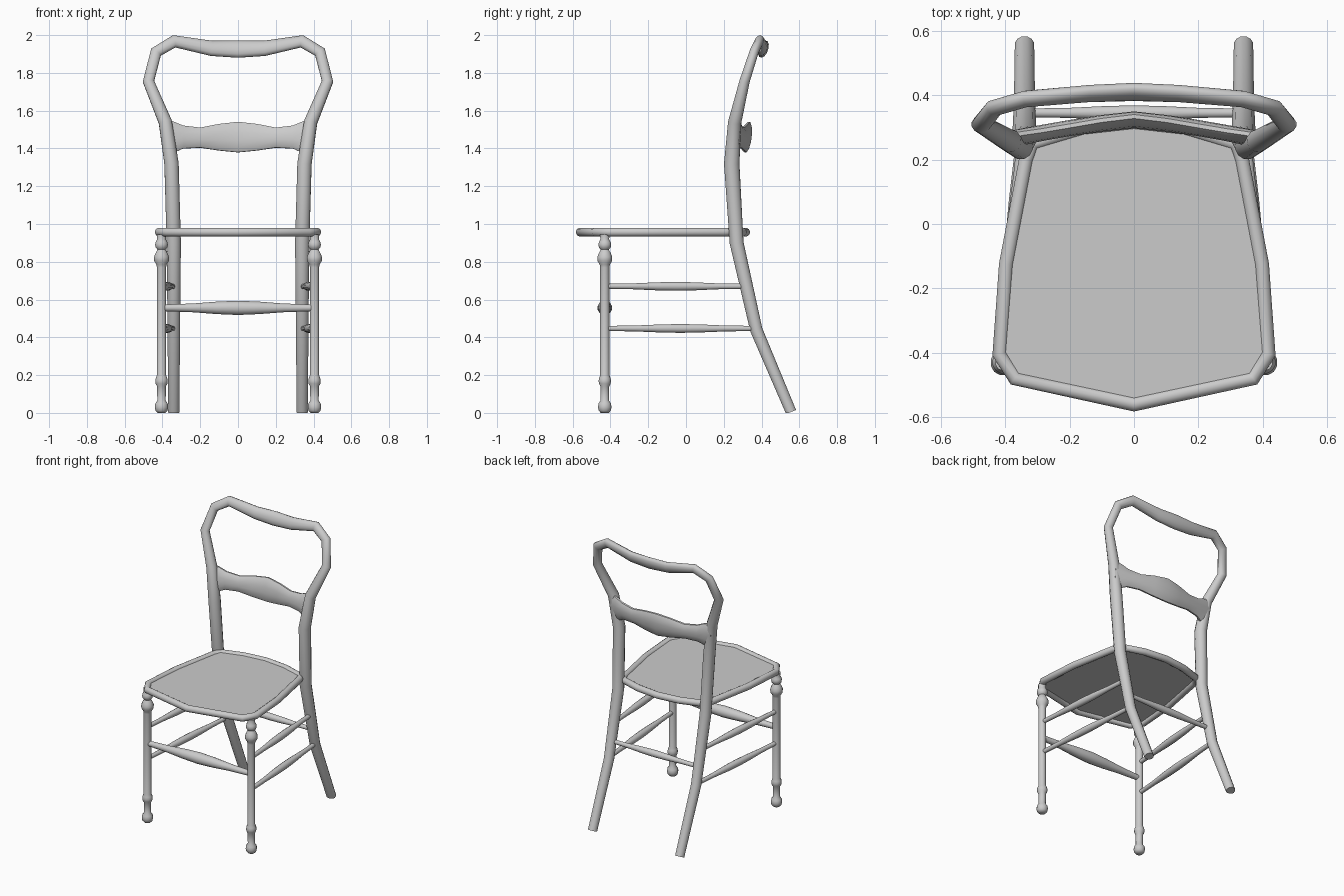
import bpy, bmesh, math
from mathutils import Vector

if "Cube" in bpy.data.objects:
    bpy.data.objects.remove(bpy.data.objects["Cube"])


def finish(name, bm, angle=50):
    bmesh.ops.recalc_face_normals(bm, faces=bm.faces)
    mesh = bpy.data.meshes.new(name)
    bm.to_mesh(mesh)
    bm.free()
    obj = bpy.data.objects.new(name, mesh)
    bpy.context.collection.objects.link(obj)
    bpy.ops.object.select_all(action='DESELECT')
    obj.select_set(True)
    bpy.context.view_layer.objects.active = obj
    bpy.ops.object.shade_smooth_by_angle(angle=math.radians(angle))
    return obj


def tube(name, stations, ref=(0, 0, 1), sides=12, cyclic=False):
    """Sweep an ellipse along stations (x, y, z, radius across, radius along ref)."""
    bm = bmesh.new()
    pts = [Vector(s[:3]) for s in stations]
    n = len(pts)
    rings = []
    for i, s in enumerate(stations):
        before = pts[i - 1] if cyclic or i else pts[i]
        after = pts[(i + 1) % n] if cyclic or i < n - 1 else pts[i]
        t = ((after - pts[i]).normalized() + (pts[i] - before).normalized()).normalized()
        v = Vector(ref)
        v = (v - t * v.dot(t)).normalized()
        u = t.cross(v)
        ring = []
        for k in range(sides):
            a = 2 * math.pi * (k + 0.5) / sides
            p = pts[i] + u * (math.cos(a) * s[3]) + v * (math.sin(a) * s[4])
            p.z = max(p.z, 0)
            ring.append(bm.verts.new(p))
        rings.append(ring)
    for i in range(n if cyclic else n - 1):
        a, b = rings[i], rings[(i + 1) % n]
        for k in range(sides):
            j = (k + 1) % sides
            bm.faces.new((a[k], a[j], b[j], b[k]))
    if not cyclic:
        bm.faces.new(rings[0])
        bm.faces.new(rings[-1])
    return finish(name, bm)


def mirrored(half):
    """Continue a half path across x = 0 (last point lies on the axis)."""
    return half + [(-s[0],) + tuple(s[1:]) for s in reversed(half[:-1])]


def spindle(name, a, b, profile, ref=(0, 0, 1), sides=12):
    """Turned part from a to b; profile holds (fraction, radius)."""
    a, b = Vector(a), Vector(b)
    return tube(name, [(*a.lerp(b, f), r, r) for f, r in profile], ref, sides)


# Rear legs and arched top rail in one bent piece
tube("back_frame", mirrored([
    (.34, .555, .004, .031, .031), (.34, .372, .44, .034, .034),
    (.34, .268, .90, .039, .038), (.352, .242, 1.32, .039, .042),
    (.385, .258, 1.54, .036, .036), (.474, .31, 1.755, .031, .028),
    (.434, .36, 1.91, .032, .025), (.338, .388, 1.967, .034, .025),
    (.14, .405, 1.93, .042, .025), (0, .41, 1.926, .048, .025)]),
    ref=(0, .94, -.34))

# Shaped back slat
tube("back_slat", mirrored([
    (.388, .262, 1.46, .10, .024), (.34, .272, 1.46, .085, .024),
    (.29, .282, 1.46, .063, .024), (.20, .298, 1.457, .055, .024),
    (.10, .313, 1.459, .073, .024), (0, .324, 1.46, .084, .024)]),
    ref=(0, .99, -.12))

# Seat rim and panel share one outline
half = [(.37, -.48), (.418, -.403), (.397, -.125), (.335, .2), (.315, .25), (.16, .298)]
outline = [(0, -.56)] + half + [(0, .316)] + [(-x, y) for x, y in reversed(half)]
tube("seat_rim", [(x, y, .957, .023, .023) for x, y in outline], cyclic=True)
bm = bmesh.new()
panel = bm.faces.new([bm.verts.new((x, y, .955)) for x, y in outline])
top = bmesh.ops.extrude_face_region(bm, geom=[panel])
bmesh.ops.translate(bm, vec=(0, 0, .012),
                    verts=[v for v in top["geom"] if isinstance(v, bmesh.types.BMVert)])
finish("seat_panel", bm, 30)

# Turned front legs and side stretchers
leg = [(0, .022), (.012, .033), (.03, .037), (.05, .034), (.066, .023), (.14, .024),
       (.155, .032), (.17, .034), (.185, .031), (.2, .025), (.77, .025), (.785, .028),
       (.805, .04), (.825, .041), (.845, .033), (.865, .022), (.875, .032),
       (.89, .035), (.905, .032), (.918, .024), (.945, .026)]
slim = [(0, .014), (.2, .016), (.37, .022), (.5, .024), (.63, .022), (.8, .016), (1, .014)]
for side, s in (("left", -1), ("right", 1)):
    spindle("front_leg_" + side, (s * .405, -.43, 0), (s * .405, -.43, 1), leg, ref=(0, 1, 0))
    spindle("upper_stretcher_" + side, (s * .405, -.43, .67), (s * .345, .32, .67), slim)
    spindle("lower_stretcher_" + side, (s * .405, -.43, .447), (s * .345, .37, .447), slim)

# Front and rear stretchers
spindle("front_stretcher", (-.4, -.43, .556), (.4, -.43, .556),
        [(0, .018), (.2, .024), (.36, .034), (.5, .039), (.64, .034), (.8, .024), (1, .018)])
spindle("rear_stretcher", (-.34, .345, .556), (.34, .345, .556), slim)
